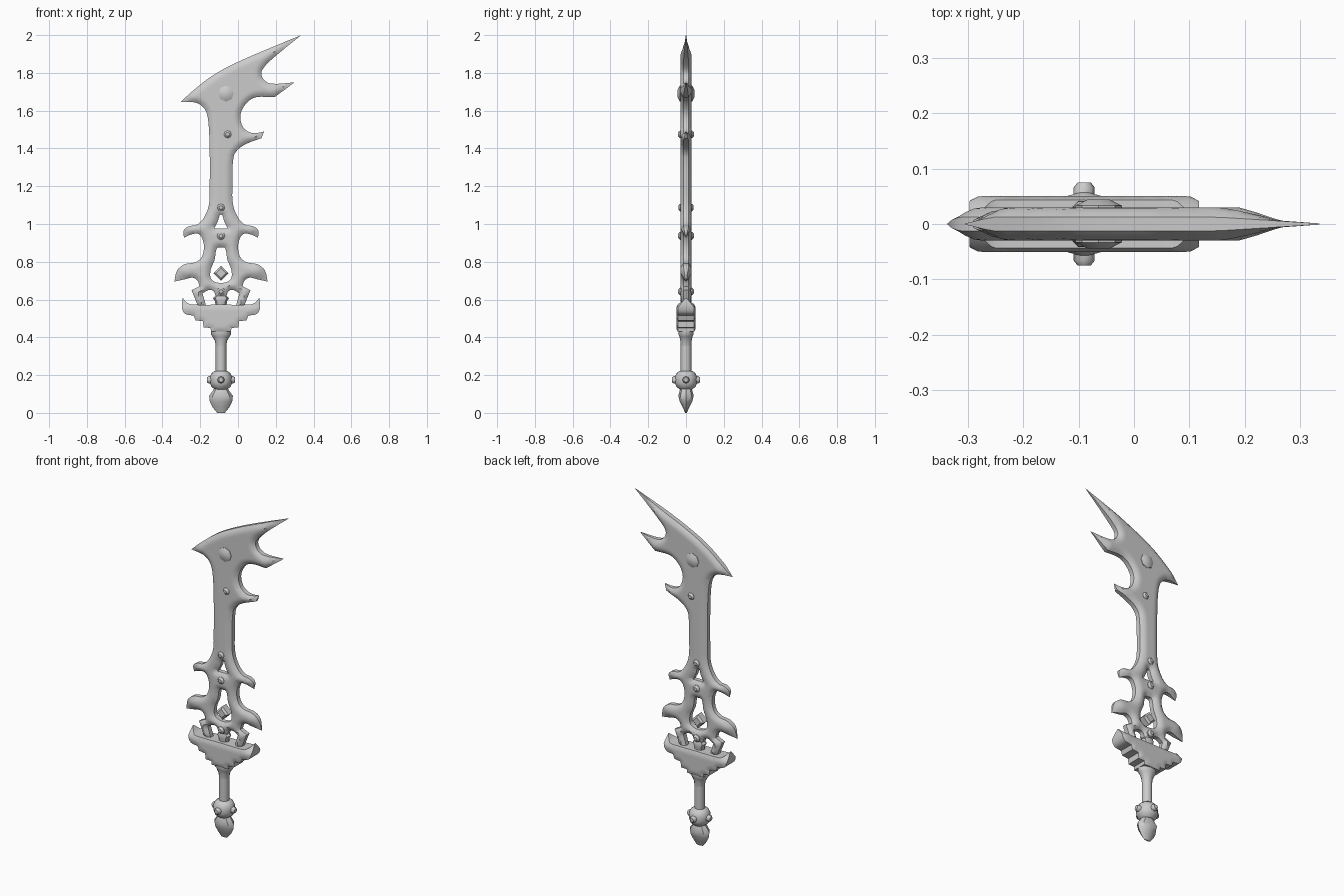
import bpy, bmesh, math
from mathutils import Vector
from mathutils.geometry import delaunay_2d_cdt

if "Cube" in bpy.data.objects:
    bpy.data.objects.remove(bpy.data.objects["Cube"])

CX = -0.09   # axis of the handle and the symmetric parts


def finish(name, bm, angle=40):
    bmesh.ops.recalc_face_normals(bm, faces=bm.faces)
    me = bpy.data.meshes.new(name)
    bm.to_mesh(me)
    bm.free()
    ob = bpy.data.objects.new(name, me)
    bpy.context.collection.objects.link(ob)
    bpy.ops.object.select_all(action='DESELECT')
    ob.select_set(True)
    bpy.context.view_layer.objects.active = ob
    bpy.ops.object.shade_smooth_by_angle(angle=math.radians(angle))
    return ob


def mirrored(half):
    """Reflect a half path about the sword axis, in reverse order."""
    return [(2 * CX - p[0], *p[1:]) for p in reversed(half) if abs(p[0] - CX) > 1e-4]


def smooth(pts, steps=4):
    """Closed rounded outline; a third value marks a sharp corner."""
    out, n = [], len(pts)
    P = [Vector(p[:2]) for p in pts]
    for i in range(n):
        j = (i + 1) % n
        a, b = P[i], P[j]
        d = b - a
        ta = d if len(pts[i]) > 2 else (b - P[i - 1]).normalized() * d.length
        tb = d if len(pts[j]) > 2 else (P[(j + 1) % n] - a).normalized() * d.length
        for k in range(steps):
            t = k / steps
            out.append(a * (2*t**3 - 3*t**2 + 1) + ta * (t**3 - 2*t**2 + t)
                       + b * (3*t**2 - 2*t**3) + tb * (t**3 - t**2))
    return out


def plate(name, outlines, edge, full, ramp, grid=0.016):
    """Plate in xz, thin at the rim, thicker inside, tapering at marked tips."""
    tips = [(Vector(p[:2]), p[2]) for o in outlines for p in o if len(p) > 2 and p[2] > 0]
    verts, edges = [], []
    for o in outlines:
        s = smooth(o)
        b = len(verts)
        verts += s
        edges += [(b + i, b + (i + 1) % len(s)) for i in range(len(s))]
    segs = [(verts[a].copy(), verts[b].copy()) for a, b in edges]

    def dist(p):
        best = 9
        for a, b in segs:
            d = b - a
            t = max(0, min(1, (p - a).dot(d) / max(d.length_squared, 1e-12)))
            best = min(best, (p - a - d * t).length)
        return best

    def inside(p):
        c = False
        for a, b in segs:
            if (a.y > p.y) != (b.y > p.y) and p.x < a.x + (p.y - a.y) / (b.y - a.y) * (b.x - a.x):
                c = not c
        return c

    x0, x1 = min(v.x for v in verts), max(v.x for v in verts)
    z0, z1 = min(v.y for v in verts), max(v.y for v in verts)
    for i in range(int((x1 - x0) / grid) + 1):
        for j in range(int((z1 - z0) / grid) + 1):
            p = Vector((x0 + i * grid, z0 + (j + 0.5 * (i % 2)) * grid))
            if inside(p) and dist(p) > grid * 0.45:
                verts.append(p)
    vs, _, fs, *_ = delaunay_2d_cdt(verts, edges, [], 0, 1e-5)
    fs = [f for f in fs if inside(sum((vs[k] for k in f), Vector((0, 0))) / len(f))]
    bm = bmesh.new()
    front, back = {}, {}
    for k in {k for f in fs for k in f}:
        p = vs[k]
        h = edge + (full - edge) * math.sin(min(1, dist(p) / ramp) * math.pi / 2)
        h *= min([1] + [0.08 + 0.92 * (p - t).length / r for t, r in tips])
        front[k] = bm.verts.new((p.x, -h, p.y))
        back[k] = bm.verts.new((p.x, h, p.y))
    count = {}
    for f in fs:
        bm.faces.new([front[k] for k in f])
        bm.faces.new([back[k] for k in reversed(f)])
        for a, b in zip(f, list(f[1:]) + [f[0]]):
            count.setdefault(frozenset((a, b)), []).append((a, b))
    for e in count.values():
        if len(e) == 1:
            a, b = e[0]
            bm.faces.new((front[b], front[a], back[a], back[b]))
    return finish(name, bm)


def rings(name, prof, loc, n=12, rot=(0, 0, 0), angle=40):
    """Stack of elliptical rings (rx, ry, z) with capped ends."""
    bm = bmesh.new()
    loops = [[bm.verts.new((rx * math.cos(2*math.pi*i/n), ry * math.sin(2*math.pi*i/n), z))
              for i in range(n)] for rx, ry, z in prof]
    for a, b in zip(loops, loops[1:]):
        for i in range(n):
            bm.faces.new((a[i], a[(i+1) % n], b[(i+1) % n], b[i]))
    bm.faces.new(loops[0])
    bm.faces.new(loops[-1])
    ob = finish(name, bm, angle)
    ob.location, ob.rotation_euler = loc, rot
    return ob


# Blade: hooked head, then the forked lattice below it (right half mirrored)
head = [(-.15, 1.2), (-.15, 1.39), (-.156, 1.53), (-.17, 1.597), (-.203, 1.634), (-.24, 1.645),
        (-.305, 1.645, .07), (-.23, 1.713), (-.124, 1.793), (.008, 1.862), (.166, 1.93),
        (.335, 2.0, .21), (.23, 1.915), (.156, 1.85), (.124, 1.805), (.135, 1.766), (.177, 1.743),
        (.3, 1.75, .12), (.193, 1.671, 0), (.095, 1.671), (.045, 1.64), (.013, 1.58),
        (.024, 1.517), (.06, 1.486), (.1, 1.482), (.138, 1.49, .06), (.124, 1.454, 0),
        (.05, 1.427), (0, 1.395), (-.024, 1.353), (-.03, 1.2)]
fork = [(-.026, 1.1), (.003, 1.03), (.04, .995), (.08, .988), (.108, .965), (.106, .928, .06),
        (.06, .947), (.03, .948), (.01, .925), (0, .877), (.013, .824), (.047, .797),
        (.103, .787), (.142, .755), (.157, .695, .08), (.103, .707), (.06, .716), (.034, .7),
        (.024, .67, 0), (.066, .65, 0), (.03, .56, 0), (-.013, .56, 0), (.008, .633, 0),
        (-.024, .65), (-.05, .645), (-.065, .615), (-.09, .61)]
top_hole = [(-.09, 1.05), (-.074, 1.015), (-.055, .977, 0)]
mid_hole = [(-.09, .876), (-.068, .872), (-.056, .81), (-.036, .76), (-.035, .715),
            (-.055, .695), (-.09, .688)]
plate("blade", [head + fork + mirrored(fork),
                top_hole + mirrored(top_hole), mid_hole + mirrored(mid_hole)],
      0.013, 0.03, 0.03)

# Stepped crossguard with upturned ends
guard = [(-.09, .573), (.055, .573), (.085, .58), (.113, .608, .05), (.117, .56), (.1, .525),
         (.055, .515, 0), (.045, .49, 0), (.005, .485, 0), (.003, .452, 0), (-.035, .45, 0),
         (-.037, .43, 0)]
plate("crossguard", [guard + mirrored(guard)], 0.043, 0.051, 0.02)

# Pedestal above the guard and floating diamond
rings("pedestal", [(.028, .025, .56), (.032, .028, .59), (.042, .03, .607), (.03, .025, .62)],
      (CX, 0, 0), 8)
rings("diamond", [(.026, .026, -.028), (.04, .04, -.018), (.04, .04, .018), (.026, .026, .028)],
      (CX, 0, .74), 4, (math.pi / 2, 0, 0), 20)

# Gems set through the blade
for x, z, r, h in [(-.064, 1.69, .042, .044), (-.055, 1.475, .02, .042), (CX, 1.087, .02, .041),
                   (CX, .937, .021, .042), (CX, .643, .021, .042)]:
    prof = [(r*.5, r*.5, -h), (r, r, -h*.75), (r, r, h*.75), (r*.5, r*.5, h)]
    rings("gem", prof, (x, 0, z), 8, (math.pi / 2, 0, 0))

# Collar, grip and pommel
rings("collar", [(.028, .028, .355), (.032, .03, .38), (.046, .035, .405), (.054, .04, .415),
                 (.054, .04, .435)], (CX, 0, 0), 12)
rings("grip", [(.028, .028, .2), (.028, .028, .43)], (CX, 0, 0))
rings("pommel", [(.034, .034, .125), (.052, .052, .14), (.059, .059, .16), (.059, .059, .19),
                 (.05, .05, .21), (.034, .034, .222)], (CX, 0, 0))
for i in range(4):
    rings("pommel_stud", [(.019, .019, .04), (.019, .019, .066), (.012, .012, .075)],
          (CX, 0, .175), 8, (math.pi / 2, 0, i * math.pi / 2))
rings("pommel_tip", [(.02, .004, 0), (.045, .018, .03), (.059, .033, .06), (.063, .041, .09),
                     (.045, .034, .115), (.032, .03, .135)], (CX, 0, 0), 8)
